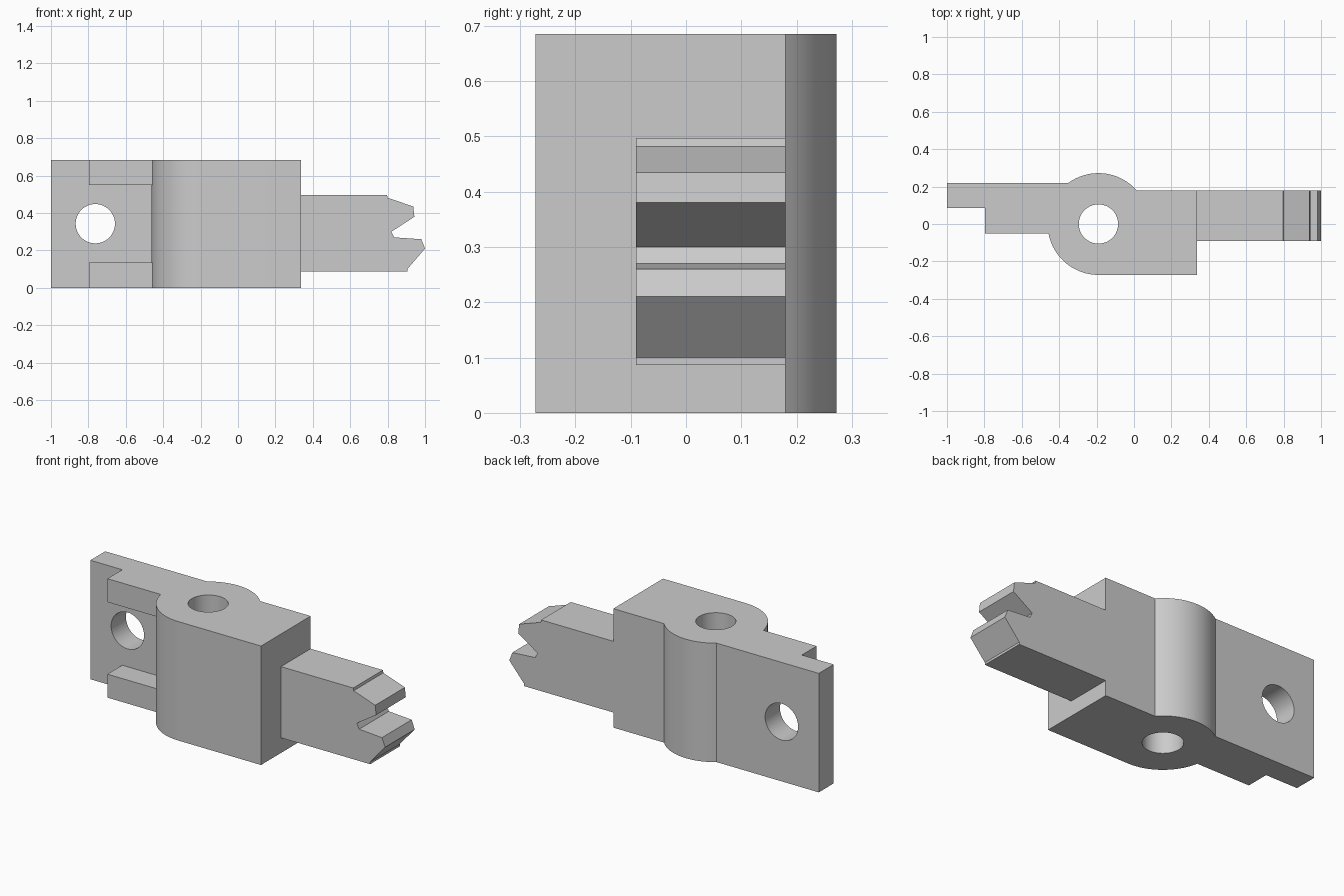
import bpy, bmesh
from math import sin, cos, pi, asin, radians
from mathutils import Vector

if "Cube" in bpy.data.objects:
    bpy.data.objects.remove(bpy.data.objects["Cube"])

HEIGHT = 0.685
PIN_X, BARREL_R, HOLE_R = -0.19, 0.272, 0.105
BACK, PLATE_BACK, PLATE_FRONT = 0.18, 0.22, 0.085

grey = bpy.data.materials.new("plain grey")
grey.use_nodes = True
grey.diffuse_color = (0.6, 0.6, 0.6, 1)
grey.node_tree.nodes["Principled BSDF"].inputs["Base Color"].default_value = (0.6, 0.6, 0.6, 1)


def prism(name, points, start, end, axis="Z"):
    """Extrude a closed outline: an XY outline along Z, or an XZ outline along Y."""
    place = (lambda a, b, c: (a, b, c)) if axis == "Z" else (lambda a, b, c: (a, c, b))
    bm = bmesh.new()
    base = bm.faces.new([bm.verts.new(place(a, b, start)) for a, b in points])
    grown = bmesh.ops.extrude_face_region(bm, geom=[base], use_keep_orig=True)["geom"]
    bmesh.ops.translate(bm, verts=[g for g in grown if isinstance(g, bmesh.types.BMVert)],
                        vec=Vector(place(0, 0, end - start)))
    bmesh.ops.recalc_face_normals(bm, faces=bm.faces)
    mesh = bpy.data.meshes.new(name)
    bm.to_mesh(mesh)
    bm.free()
    mesh.materials.append(grey)
    obj = bpy.data.objects.new(name, mesh)
    bpy.context.collection.objects.link(obj)
    return obj


def arc(cx, cy, r, first, last, steps):
    angles = [first + (last - first) * i / steps for i in range(steps + 1)]
    return [(cx + r * cos(t), cy + r * sin(t)) for t in angles]


def rect(x0, x1, y0, y1):
    return [(x0, y0), (x1, y0), (x1, y1), (x0, y1)]


def combine(target, tool, operation):
    mod = target.modifiers.new(operation, "BOOLEAN")
    mod.operation, mod.solver, mod.object = operation, "EXACT", tool
    bpy.context.view_layer.objects.active = target
    bpy.ops.object.modifier_apply(modifier=mod.name)
    bpy.data.objects.remove(tool)


# Body: round barrel running into a square block
outline = arc(PIN_X, 0, BARREL_R, asin(BACK / BARREL_R), 1.5 * pi, 64)
outline += [(0.337, -BARREL_R), (0.337, BACK)]
body = prism("hinge_body", outline, 0, HEIGHT)

# Mounting plate with a rib along its top and bottom
combine(body, prism("mounting_plate", rect(-1, -0.345, PLATE_FRONT, PLATE_BACK), 0, HEIGHT), "UNION")
for low, high in ((0, 0.135), (0.55, HEIGHT)):
    combine(body, prism("rib", rect(-0.797, -0.38, -0.05, PLATE_FRONT + 0.05), low, high), "UNION")

# Notched tongue on the other end
tongue = [(0.3, 0.087), (0.905, 0.087), (0.905, 0.1), (1, 0.21), (0.98, 0.26),
          (0.835, 0.27), (0.82, 0.3), (0.943, 0.38), (0.937, 0.435), (0.8, 0.482),
          (0.797, 0.497), (0.3, 0.497)]
combine(body, prism("tongue", tongue, -0.09, BACK, "Y"), "UNION")

# Pin hole through the barrel and screw hole through the plate
combine(body, prism("pin_hole", arc(PIN_X, 0, HOLE_R, 0, 2 * pi, 48)[:-1], -0.1, 0.8), "DIFFERENCE")
combine(body, prism("screw_hole", arc(-0.763, 0.343, HOLE_R, 0, 2 * pi, 48)[:-1], -0.2, 0.4, "Y"),
        "DIFFERENCE")

# Smooth curved walls, crisp edges
bpy.ops.object.select_all(action="DESELECT")
body.select_set(True)
bpy.context.view_layer.objects.active = body
bpy.ops.object.shade_smooth_by_angle(angle=radians(20))
